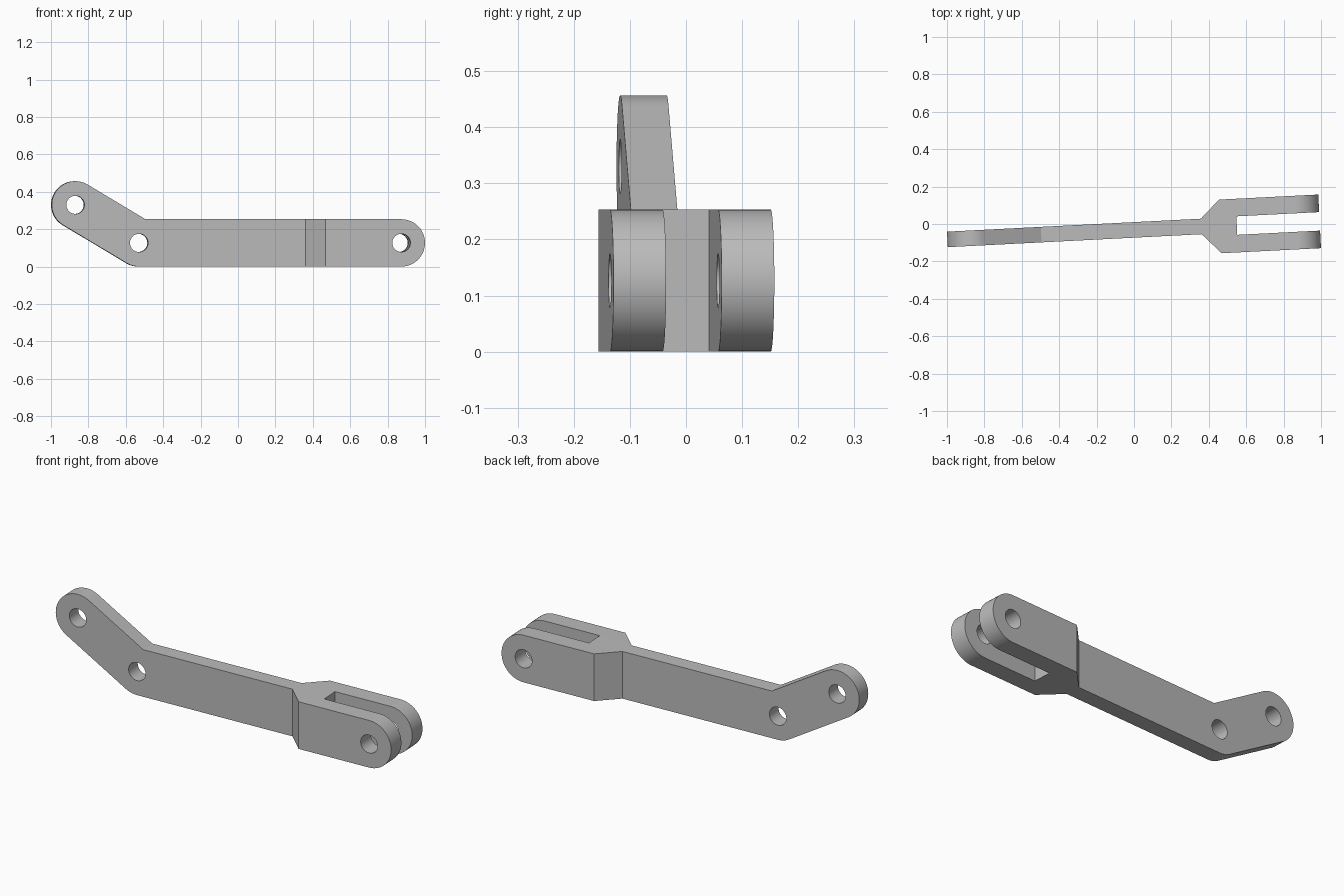
import bpy, bmesh, math
from mathutils import Vector

cube = bpy.data.objects.get("Cube")
if cube:
    bpy.data.objects.remove(cube, do_unlink=True)

grey = bpy.data.materials.new("light grey")
grey.use_nodes = True
colour = (0.5, 0.5, 0.5, 1)
grey.diffuse_color = colour
grey.node_tree.nodes["Principled BSDF"].inputs["Base Color"].default_value = colour

R = 0.1265            # half height of the bar and radius of its ends
HOLE = 0.0485
BEND = (-0.532, R)    # hole centres in x, z
TIP = (-0.8725, 0.33)
FORK = (0.867, R)


def prism(name, points, vector):
    """Extrude a closed outline along a vector."""
    bm = bmesh.new()
    face = bm.faces.new([bm.verts.new(p) for p in points])
    out = bmesh.ops.extrude_face_region(bm, geom=[face])
    moved = [v for v in out["geom"] if isinstance(v, bmesh.types.BMVert)]
    bmesh.ops.translate(bm, verts=moved, vec=vector)
    bmesh.ops.recalc_face_normals(bm, faces=bm.faces)
    mesh = bpy.data.meshes.new(name)
    bm.to_mesh(mesh)
    bm.free()
    mesh.materials.append(grey)
    obj = bpy.data.objects.new(name, mesh)
    bpy.context.collection.objects.link(obj)
    return obj


def arc(centre, radius, start, end, steps):
    """Points on an arc in the x, z plane, angles in radians."""
    angles = [start + (end - start) * i / steps for i in range(steps + 1)]
    return [(centre[0] + radius * math.cos(a), centre[1] + radius * math.sin(a)) for a in angles]


def side_prism(name, outline):
    return prism(name, [(x, -0.3, z) for x, z in outline], Vector((0, 0.6, 0)))


def combine(obj, cutter, operation):
    mod = obj.modifiers.new(operation.title(), "BOOLEAN")
    mod.operation, mod.solver, mod.object = operation, "EXACT", cutter
    bpy.context.view_layer.objects.active = obj
    bpy.ops.object.modifier_apply(modifier=mod.name)
    bpy.data.objects.remove(cutter, do_unlink=True)


# Side outline: raised tip, bend, and rounded fork end
tilt = math.atan2(TIP[1] - BEND[1], BEND[0] - TIP[0])
quarter = math.pi / 2
outline = arc(TIP, R, quarter - tilt, 3 * quarter - tilt, 40)
outline += arc(BEND, R, 3 * quarter - tilt, 3 * quarter, 8)
outline += arc(FORK, R, -quarter, quarter, 40)
outline.append((BEND[0] + R * math.tan(tilt / 2), 2 * R))
link = side_prism("forked_link_arm", outline)

# Plan outline: thin arm, flared neck, two tines around a square slot
MID, ARM, OUTER, INNER = -0.005, 0.0415, 0.1435, 0.0495
NECK, FLARE, SLOT = 0.36, 0.462, 0.55
plan = [(-1.2, -ARM), (NECK, -ARM), (FLARE, MID - OUTER), (1.2, MID - OUTER),
        (1.2, MID - INNER), (SLOT, MID - INNER), (SLOT, MID + INNER), (1.2, MID + INNER),
        (1.2, MID + OUTER), (FLARE, MID + OUTER), (NECK, ARM), (-1.2, ARM)]
combine(link, prism("plan_cutter", [(x, y, -0.2) for x, y in plan], Vector((0, 0, 1))), "INTERSECT")

# Pin holes
for centre in (TIP, BEND, FORK):
    combine(link, side_prism("hole_cutter", arc(centre, HOLE, 0, 2 * math.pi, 40)[:-1]), "DIFFERENCE")

# The whole link is turned slightly about the vertical
link.location.y = -0.0315
link.rotation_euler.z = math.atan(0.051)
link.select_set(True)
bpy.context.view_layer.objects.active = link
bpy.ops.object.shade_smooth_by_angle(angle=math.radians(25))
